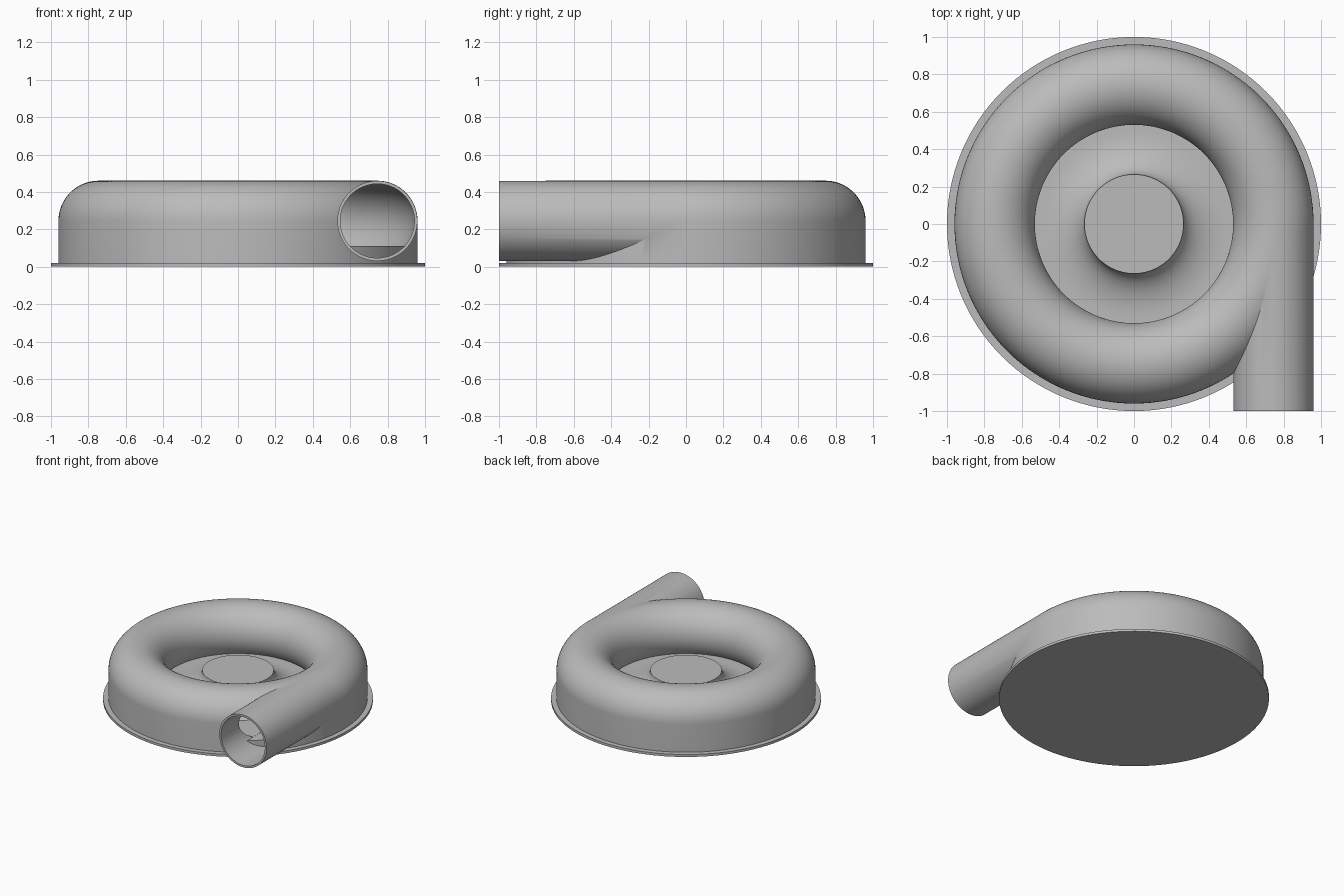
import bpy, bmesh, math
from mathutils import Matrix, Vector

cube = bpy.data.objects.get("Cube")
if cube:
    bpy.data.objects.remove(cube, do_unlink=True)

# Main sizes
RING, TUBE, MID = 0.745, 0.215, 0.245   # volute ring radius, tube radius, centre height
BORE, FLOOR, HUB = 0.20, 0.11, 0.265    # inner tube radius, inner floor height, hub radius
FLARE = 0.50                            # outer radius of the hub flare
STEPS = 128

grey = bpy.data.materials.new("cast_grey")
grey.use_nodes = True
grey.diffuse_color = (0.5, 0.5, 0.5, 1)
grey.node_tree.nodes["Principled BSDF"].inputs["Base Color"].default_value = (0.5, 0.5, 0.5, 1)


def make_object(name, bm):
    bmesh.ops.recalc_face_normals(bm, faces=bm.faces)
    mesh = bpy.data.meshes.new(name)
    bm.to_mesh(mesh)
    bm.free()
    mesh.materials.append(grey)
    obj = bpy.data.objects.new(name, mesh)
    bpy.context.collection.objects.link(obj)
    return obj


def revolve(name, profile, closed=False):
    """Spin (radius, height) points around the z axis."""
    bm = bmesh.new()
    verts = [bm.verts.new((r, 0, z)) for r, z in profile]
    pairs = list(zip(verts, verts[1:]))
    if closed:
        pairs.append((verts[-1], verts[0]))
    edges = [bm.edges.new(p) for p in pairs]
    bmesh.ops.spin(bm, geom=verts + edges, cent=(0, 0, 0), axis=(0, 0, 1),
                   angle=math.tau, steps=STEPS, use_merge=True)
    bmesh.ops.remove_doubles(bm, verts=bm.verts, dist=1e-5)
    return make_object(name, bm)


def cylinder(name, radius, start, end):
    """Solid cylinder between two points."""
    a, b = Vector(start), Vector(end)
    turn = (b - a).to_track_quat('Z', 'Y').to_matrix().to_4x4()
    bm = bmesh.new()
    bmesh.ops.create_cone(bm, cap_ends=True, segments=96, radius1=radius, radius2=radius,
                          depth=(b - a).length, matrix=Matrix.Translation((a + b) / 2) @ turn)
    return make_object(name, bm)


def arc(radius, start, end, count):
    """Points around the tube centre, angles in radians."""
    angles = [start + (end - start) * i / count for i in range(count + 1)]
    return [(RING + radius * math.cos(t), MID + radius * math.sin(t)) for t in angles]


def boolean(target, cutter, operation):
    """Apply a boolean and discard the helper."""
    mod = target.modifiers.new(operation.lower(), 'BOOLEAN')
    mod.operation, mod.object, mod.solver = operation, cutter, 'EXACT'
    cutter.hide_render = True
    bpy.ops.object.select_all(action='DESELECT')
    bpy.context.view_layer.objects.active = target
    target.select_set(True)
    bpy.ops.object.modifier_apply(modifier=mod.name)
    bpy.data.objects.remove(cutter, do_unlink=True)


# Housing: flange, straight outer wall, rounded ring, inner floor, flared hub
dip = math.asin((MID - FLOOR) / TUBE)
flare = [(FLARE - (FLARE - HUB) * math.sin(t), MID - (MID - FLOOR) * math.cos(t))
         for t in (i * math.pi / 32 for i in range(17))]
profile = [(0, 0), (1, 0), (1, 0.02), (RING + TUBE, 0.02)]
profile += arc(TUBE, 0, math.pi + dip, 48) + flare + [(0, MID)]
housing = revolve("volute_housing", profile)

# Outlet pipe, tangent to the ring
pipe = cylinder("outlet_pipe", TUBE - 0.001, (RING, -1, MID), (RING, -0.03, MID))
boolean(housing, pipe, 'UNION')

# Hollow inside of the ring, with a flat floor
low = math.asin((MID - FLOOR - 0.0005) / BORE)
cavity = revolve("ring_cavity", arc(BORE, -low, math.pi + low, 48), closed=True)
boolean(housing, cavity, 'DIFFERENCE')

# Bore of the pipe, stopped below floor height at the housing wall
bore = cylinder("pipe_bore", BORE - 0.002, (RING, -1.1, MID), (RING, -0.05, MID))
step = cylinder("floor_step", RING + TUBE - 0.005, (0, 0, -0.1), (0, 0, FLOOR))
boolean(bore, step, 'DIFFERENCE')
boolean(housing, bore, 'DIFFERENCE')

bpy.ops.object.select_all(action='DESELECT')
housing.select_set(True)
bpy.context.view_layer.objects.active = housing
bpy.ops.object.shade_smooth_by_angle(angle=math.radians(30))
